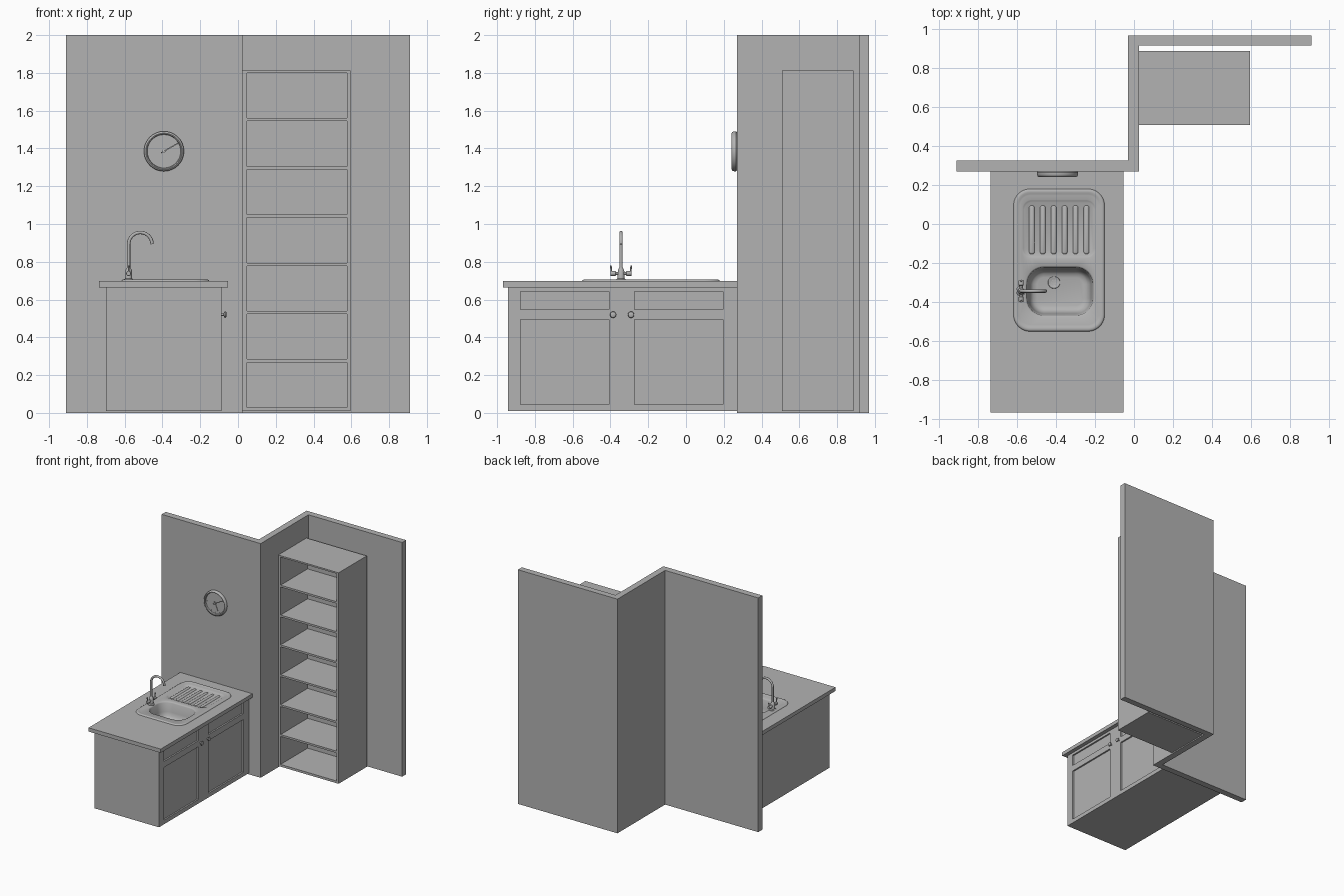
import bpy, bmesh, math
from mathutils import Vector

if "Cube" in bpy.data.objects:
    bpy.data.objects.remove(bpy.data.objects["Cube"])

grey = bpy.data.materials.new("plain_grey")
grey.diffuse_color = (0.45, 0.45, 0.45, 1)
grey.use_nodes = True
grey.node_tree.nodes["Principled BSDF"].inputs["Base Color"].default_value = grey.diffuse_color


def finish(name, bm, smooth=False, recalc=True):
    if recalc:
        bmesh.ops.recalc_face_normals(bm, faces=bm.faces)
    me = bpy.data.meshes.new(name)
    bm.to_mesh(me)
    bm.free()
    me.materials.append(grey)
    ob = bpy.data.objects.new(name, me)
    bpy.context.collection.objects.link(ob)
    if smooth:
        activate(ob)
        bpy.ops.object.shade_smooth_by_angle(angle=math.radians(40))
    return ob


def activate(ob):
    bpy.ops.object.select_all(action='DESELECT')
    ob.select_set(True)
    bpy.context.view_layer.objects.active = ob


def boxes(name, spans):
    bm = bmesh.new()
    for lo, hi in spans:
        vs = bmesh.ops.create_cube(bm, size=1)["verts"]
        for v in vs:
            v.co = Vector([lo[i] if v.co[i] < 0 else hi[i] for i in range(3)])
    return finish(name, bm)


def carve(ob, spans):
    cutter = boxes("cutter", spans)
    cutter.hide_render = True
    m = ob.modifiers.new("cut", 'BOOLEAN')
    m.operation, m.solver, m.object = 'DIFFERENCE', 'EXACT', cutter
    activate(ob)
    bpy.ops.object.modifier_apply(modifier=m.name)
    bpy.data.objects.remove(cutter)


def loft(bm, rings, cap_start=False, cap_end=False):
    vr = [[bm.verts.new(p) for p in ring] for ring in rings]
    n = len(vr[0])
    for a, b in zip(vr, vr[1:]):
        for i in range(n):
            j = (i + 1) % n
            bm.faces.new((a[i], a[j], b[j], b[i]))
    if cap_start:
        bm.faces.new(vr[0])
    if cap_end:
        bm.faces.new(vr[-1])
    return vr


def lathe(name, profile, origin, axis, seg=32):
    # profile of (radius, height along axis)
    rot = Vector((0, 0, 1)).rotation_difference(Vector(axis))
    rings = [[Vector(origin) + rot @ Vector((r * math.cos(t), r * math.sin(t), h))
              for t in (2 * math.pi * i / seg for i in range(seg))] for r, h in profile]
    bm = bmesh.new()
    loft(bm, rings, True, True)
    return finish(name, bm, True)


def tube(name, pts, r):
    cu = bpy.data.curves.new(name, 'CURVE')
    cu.dimensions = '3D'
    cu.bevel_depth, cu.bevel_resolution, cu.use_fill_caps = r, 4, True
    sp = cu.splines.new('POLY')
    sp.points.add(len(pts) - 1)
    for p, co in zip(sp.points, pts):
        p.co = (*co, 1)
    ob = bpy.data.objects.new(name, cu)
    bpy.context.collection.objects.link(ob)
    activate(ob)
    bpy.ops.object.convert(target='MESH')
    ob = bpy.context.object
    ob.data.materials.clear()
    ob.data.materials.append(grey)
    bpy.ops.object.shade_smooth_by_angle(angle=math.radians(40))


def rrect(cx, cy, hx, hy, r, z, n=10):
    pts = []
    for k, (sx, sy) in enumerate([(1, 1), (-1, 1), (-1, -1), (1, -1)]):
        for i in range(n + 1):
            t = math.pi / 2 * (k + i / n)
            pts.append((cx + sx * (hx - r) + r * math.cos(t),
                        cy + sy * (hy - r) + r * math.sin(t), z))
    return pts


def dish(bm, cx, cy, hx, hy, r, steps, cap=False):
    # nested rounded rectangles, steps of (inset, height)
    return loft(bm, [rrect(cx, cy, hx - i, hy - i, max(r - i, 0.004 if r < .02 else 0.035), z)
                     for i, z in steps], False, cap)


# Z-shaped wall
bm = bmesh.new()
plan = [(-.91, .27), (.025, .27), (.025, .915), (.91, .915),
        (.91, .968), (-.03, .968), (-.03, .325), (-.91, .325)]
loft(bm, [[(x, y, z) for x, y in plan] for z in (0, 2)], True, True)
finish("wall", bm)

# Shelf unit with seven compartments
shelf = boxes("shelf_unit", [((.025, .508, .01), (.595, .888, 1.812))])
carve(shelf, [((.047, .4, .029 + .2552 * i), (.576, .872, .268 + .2552 * i)) for i in range(7)])

# Cabinet with recessed drawer and door panels, and worktop with sink opening
sink_hole = ((-.588, -.521, .55), (-.181, .15, .8))
cabinet = boxes("cabinet", [((-.698, -.942, .01), (-.087, .27, .666))])
panels = [((-.1, y, z0), (0, y + .469, z1)) for y in (-.877, -.272)
          for z0, z1 in ((.045, .495), (.547, .643))]
carve(cabinet, panels + [sink_hole])
worktop = boxes("worktop", [((-.735, -.968, .665), (-.053, .27, .697))])
carve(worktop, [sink_hole])

# Door knobs
for y in (-.386, -.291):
    lathe("door_knob", [(.006, 0), (.006, .012), (.013, .014), (.017, .019),
                        (.015, .025), (.008, .028)], (-.088, y, .52), (1, 0, 0), 20)

# Sink: rolled rim, flat plate, basin and draining tray
bm = bmesh.new()
rim = dish(bm, -.3845, -.1855, .2335, .3655, .085,
           [(0, .697), (.003, .702), (.008, .705), (.018, .705), (.026, .702), (.034, .7005)])
basin = dish(bm, -.38, -.346, .177, .131, .095,
             [(0, .7005), (.004, .698), (.008, .692), (.018, .62), (.026, .59),
              (.04, .575), (.06, .57)], True)
tray = dish(bm, -.384, -.025, .19, .15, .05, [(0, .7005), (.006, .698), (.014, .694)], True)
edges = []
for loop in (rim[-1], basin[0], tray[0]):
    edges += [bm.edges.get((a, b)) for a, b in zip(loop, loop[1:] + loop[:1])]
bmesh.ops.triangle_fill(bm, use_beauty=True, use_dissolve=False, edges=edges)
# draining ribs
for i in range(6):
    dish(bm, -.384 + (i - 2.5) * .056, -.03, .014, .125, .013,
         [(0, .694), (.003, .698), (.007, .7)], True)
bm.normal_update()
for f in bm.faces:
    if f.normal.z < 0:
        f.normal_flip()
finish("sink", bm, True, False)

# Drain
lathe("drain_ring", [(.032, .569), (.03, .573), (.024, .573), (.02, .571)],
      (-.41, -.3, 0), (0, 0, 1), 24)
for i in range(6):
    a = math.pi / 3 * i
    lathe("drain_stud", [(.004, .57), (.004, .574)],
          (-.41 + .013 * math.cos(a), -.3 + .013 * math.sin(a), 0), (0, 0, 1), 10)
lathe("drain_screw", [(.005, .57), (.005, .576)], (-.41, -.3, 0), (0, 0, 1), 12)

# Tap: body, swan-neck spout, cross bar and two levers
tx, ty = -.579, -.344
lathe("tap_body", [(.026, .7), (.026, .706), (.018, .712), (.017, .755), (.012, .764), (.009, .77)],
      (tx, ty, 0), (0, 0, 1), 24)
arc = [(-.517 + .062 * math.cos(t), ty, .893 + .062 * math.sin(t))
       for t in (math.pi * (1 - i / 20) for i in range(21))]
tube("tap_spout", [(tx, ty, .75)] + arc, .009)
lathe("tap_cross_bar", [(.011, -.056), (.013, -.053), (.013, -.03), (.009, -.026), (.009, .026),
                        (.013, .03), (.013, .053), (.011, .056)], (tx, ty, .738), (0, 1, 0), 20)
for s in (-1, 1):
    tube("tap_lever", [(tx, ty + s * .05, .738), (tx, ty + s * .054, .78)], .0045)

# Wall clock: case, hour marks, hands
cx, cz = -.392, 1.385
lathe("clock_case", [(.1, 0), (.106, .006), (.106, .016), (.102, .025), (.096, .028),
                     (.091, .026), (.088, .016), (.002, .016)], (cx, .27, cz), (0, -1, 0), 48)


def clock_bar(name, angle, r0, r1, w, y0, y1):
    # bar pointing along an angle measured clockwise from twelve
    d, s = Vector((math.sin(angle), 0, math.cos(angle))), Vector((math.cos(angle), 0, -math.sin(angle)))
    c = Vector((cx, 0, cz))
    bm = bmesh.new()
    loft(bm, [[c + d * r + s * q + Vector((0, y, 0)) for r, q in
               ((r0, -w), (r1, -w), (r1, w), (r0, w))] for y in (y0, y1)], True, True)
    finish(name, bm)


for i in range(12):
    clock_bar("hour_mark", i * math.pi / 6, .076, .085, .0015, .255, .2525)
clock_bar("hour_hand", math.radians(158), -.015, .062, .004, .251, .248)
clock_bar("minute_hand", math.radians(60), -.018, .086, .003, .247, .244)
lathe("clock_pin", [(.008, .014), (.008, .028), (.005, .03)], (cx, .27, cz), (0, -1, 0), 16)
